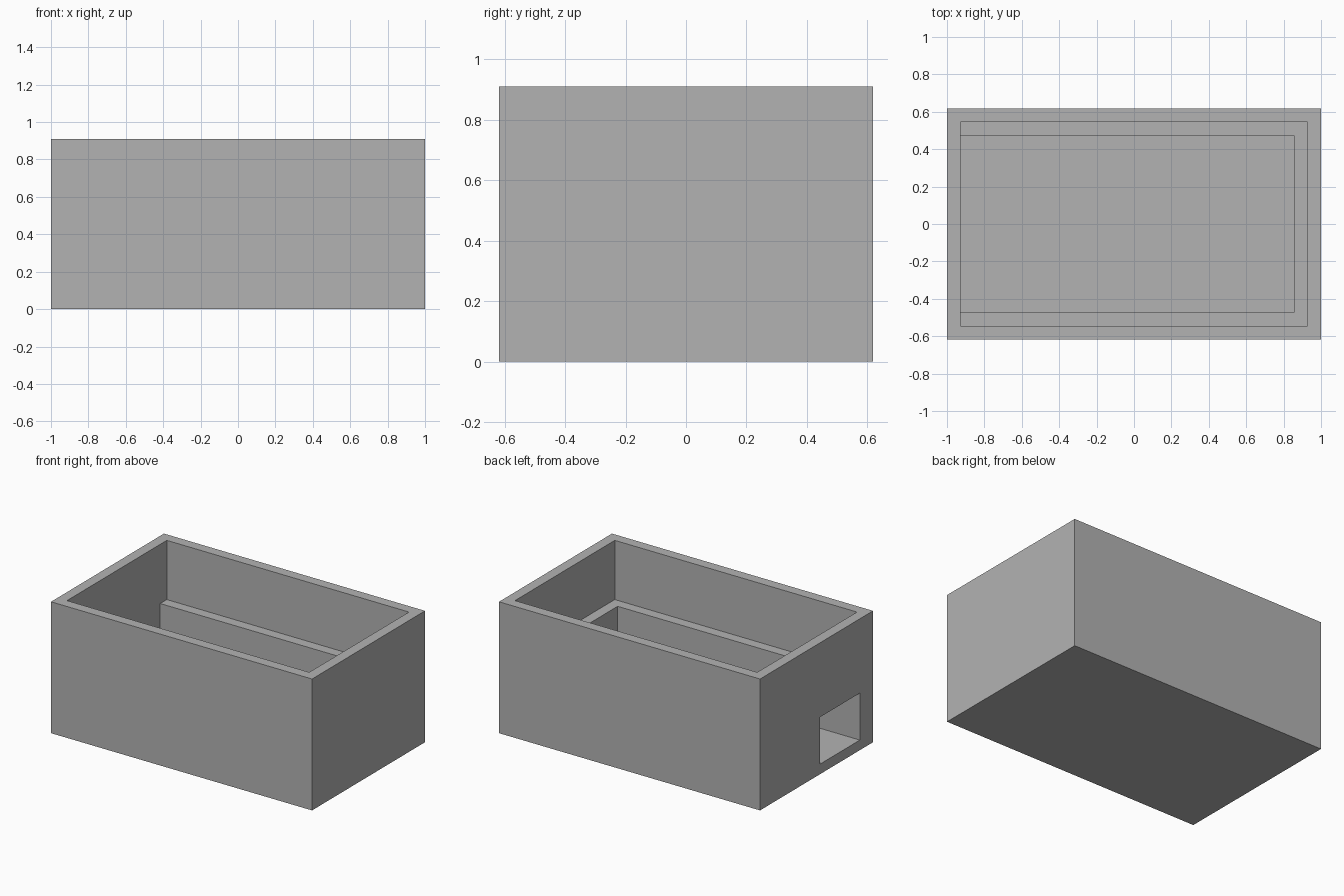
import bpy
import bmesh
from mathutils import Vector

default_cube = bpy.data.objects.get("Cube")
if default_cube:
    bpy.data.objects.remove(default_cube, do_unlink=True)

# Overall size, wall thickness and levels
HALF_X, HALF_Y, HEIGHT = 1.0, 0.618, 0.91
WALL = 0.072
FLOOR_Z, LEDGE_Z, PORT_TOP = 0.07, 0.5, 0.395

grey = bpy.data.materials.new("plain grey")
grey.use_nodes = True
colour = (0.45, 0.45, 0.45, 1)
grey.diffuse_color = colour
grey.node_tree.nodes["Principled BSDF"].inputs["Base Color"].default_value = colour


def box(name, low, high):
    """Axis-aligned box between two corners."""
    low, high = Vector(low), Vector(high)
    bm = bmesh.new()
    bmesh.ops.create_cube(bm, size=1)
    for v in bm.verts:
        v.co = (low + high) / 2 + v.co * (high - low)
    mesh = bpy.data.meshes.new(name)
    bm.to_mesh(mesh)
    bm.free()
    mesh.materials.append(grey)
    obj = bpy.data.objects.new(name, mesh)
    bpy.context.collection.objects.link(obj)
    return obj


def carve(target, low, high):
    """Subtract a box from the target and discard the cutter."""
    cutter = box("cutter", low, high)
    cutter.hide_render = True
    mod = target.modifiers.new("carve", "BOOLEAN")
    mod.operation = "DIFFERENCE"
    mod.solver = "EXACT"
    mod.object = cutter
    bpy.context.view_layer.update()
    graph = bpy.context.evaluated_depsgraph_get()
    result = bpy.data.meshes.new_from_object(target.evaluated_get(graph))
    target.modifiers.clear()
    target.data = result
    bpy.data.objects.remove(cutter, do_unlink=True)


# Solid block for the case
case = box("open_case", (-HALF_X, -HALF_Y, 0), (HALF_X, HALF_Y, HEIGHT))

inner_x, inner_y = HALF_X - WALL, HALF_Y - WALL
ledge_x, ledge_y = HALF_X - 2 * WALL, HALF_Y - 2 * WALL

# Upper cavity, open at the top
carve(case, (-inner_x, -inner_y, LEDGE_Z), (inner_x, inner_y, HEIGHT + 0.1))

# Lower cavity, leaving a ledge on three sides
carve(case, (-inner_x, -ledge_y, FLOOR_Z), (ledge_x, ledge_y, LEDGE_Z + 0.1))

# Side opening, flush with the floor and lower cavity wall
carve(case, (-HALF_X - 0.1, -ledge_y, FLOOR_Z), (-inner_x + 0.1, -0.04, PORT_TOP))
